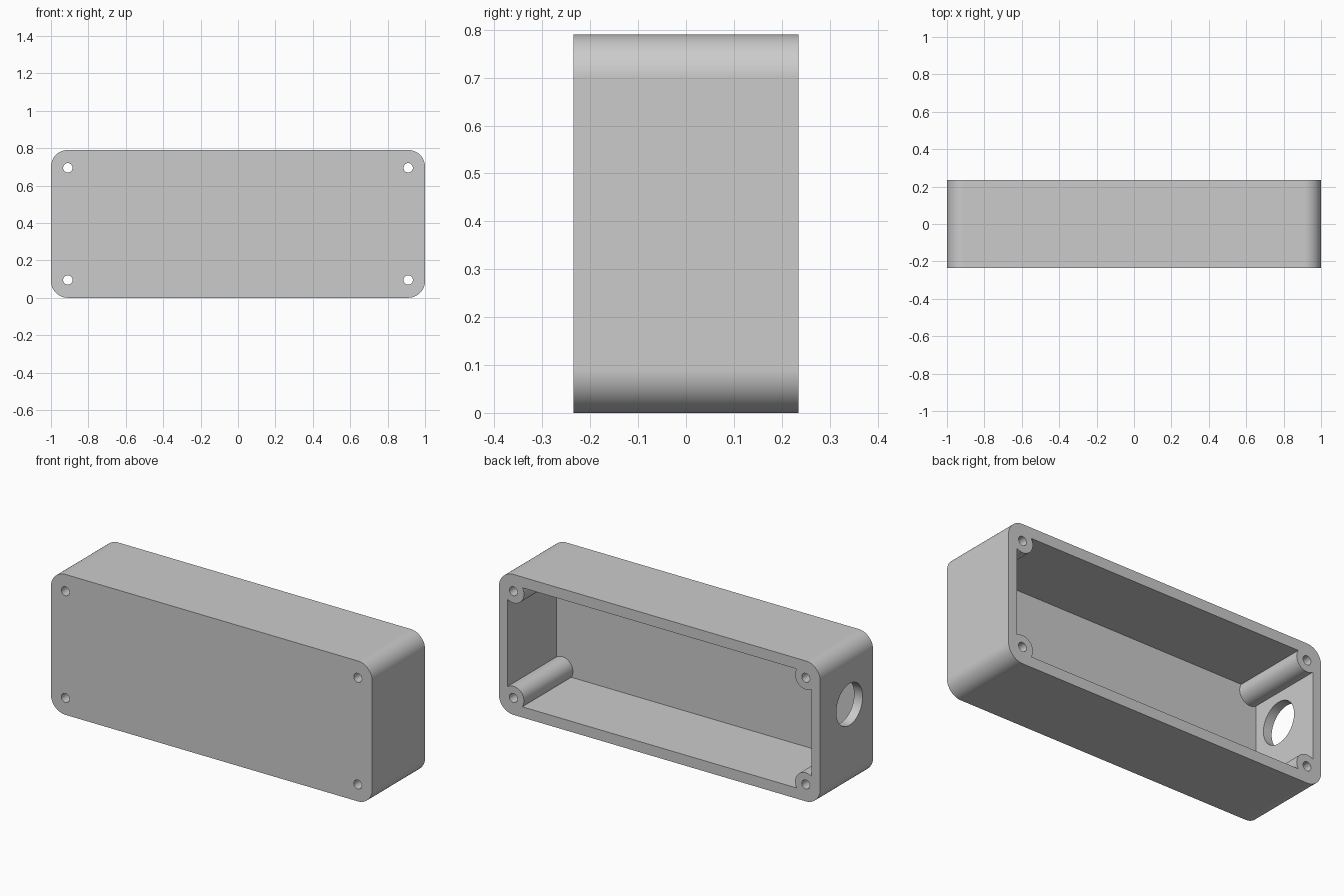
import bpy
import bmesh
import math
from mathutils import Matrix, Vector

LENGTH, DEPTH, HEIGHT = 2.0, 0.47, 0.79
CORNER = 0.09
SIDE_WALL, TOP_WALL, FRONT_WALL = 0.053, 0.06, 0.035
SCREW_X, SCREW_Z = 0.91, 0.30          # screw offsets from the centre
BOSS_R, SCREW_R, PORT_R = 0.066, 0.025, 0.117
MID = HEIGHT / 2

cube = bpy.data.objects.get("Cube")
if cube:
    bpy.data.objects.remove(cube, do_unlink=True)

grey = bpy.data.materials.new("plain_grey")
grey.use_nodes = True
colour = (0.6, 0.6, 0.6, 1)
grey.diffuse_color = colour
grey.node_tree.nodes["Principled BSDF"].inputs["Base Color"].default_value = colour


def to_object(name, bm):
    bmesh.ops.recalc_face_normals(bm, faces=bm.faces)
    mesh = bpy.data.meshes.new(name)
    bm.to_mesh(mesh)
    bm.free()
    mesh.materials.append(grey)
    obj = bpy.data.objects.new(name, mesh)
    bpy.context.scene.collection.objects.link(obj)
    return obj


def rounded_block(name, width, height, radius, y0, y1, steps=16):
    """Rounded rectangle in the xz plane, extruded along y."""
    bm = bmesh.new()
    verts = []
    for quarter, (sx, sz) in enumerate([(1, 1), (-1, 1), (-1, -1), (1, -1)]):
        for i in range(steps + 1):
            a = math.pi / 2 * (quarter + i / steps)
            verts.append(bm.verts.new((
                sx * (width / 2 - radius) + radius * math.cos(a), y0,
                MID + sz * (height / 2 - radius) + radius * math.sin(a))))
    face = bm.faces.new(verts)
    new = bmesh.ops.extrude_face_region(bm, geom=[face])["geom"]
    bmesh.ops.translate(bm, vec=(0, y1 - y0, 0),
                        verts=[v for v in new if isinstance(v, bmesh.types.BMVert)])
    return to_object(name, bm)


def box(name, low, high):
    low, high = Vector(low), Vector(high)
    bm = bmesh.new()
    bmesh.ops.create_cube(bm, size=1, matrix=Matrix.Translation((low + high) / 2)
                          @ Matrix.Diagonal((*(high - low), 1)))
    return to_object(name, bm)


def cylinder(name, centre, radius, length, axis, sides=48):
    bm = bmesh.new()
    turn = Matrix.Rotation(math.pi / 2, 4, "X" if axis == "Y" else "Y")
    bmesh.ops.create_cone(bm, cap_ends=True, segments=sides, radius1=radius,
                          radius2=radius, depth=length,
                          matrix=Matrix.Translation(centre) @ turn)
    return to_object(name, bm)


def cut(target, cutters):
    """Subtract each cutter, bake the result and discard the cutters."""
    for cutter in cutters:
        mod = target.modifiers.new("cut", "BOOLEAN")
        mod.operation = "DIFFERENCE"
        mod.solver = "EXACT"
        mod.object = cutter
    graph = bpy.context.evaluated_depsgraph_get()
    baked = bpy.data.meshes.new_from_object(target.evaluated_get(graph))
    target.modifiers.clear()
    target.data = baked
    for cutter in cutters:
        bpy.data.objects.remove(cutter, do_unlink=True)


screws = [(sx * SCREW_X, 0, MID + sz * SCREW_Z) for sx in (-1, 1) for sz in (-1, 1)]

# Outer shell
enclosure = rounded_block("enclosure", LENGTH, HEIGHT, CORNER, -DEPTH / 2, DEPTH / 2)

# Cavity open at the back, leaving a screw boss standing in each corner
inner_x = LENGTH / 2 - SIDE_WALL
cavity = box("cavity", (-inner_x, FRONT_WALL - DEPTH / 2, TOP_WALL),
             (inner_x, DEPTH, HEIGHT - TOP_WALL))
cut(cavity, [cylinder("boss", p, BOSS_R, 3 * DEPTH, "Y") for p in screws])

# Screw holes right through, and the round port in one end wall
holes = [cylinder("screw_hole", p, SCREW_R, 2 * DEPTH, "Y", 32) for p in screws]
port = cylinder("port", (-LENGTH / 2, -0.025, 0.47), PORT_R, 0.3, "X", 64)
cut(enclosure, [cavity, port] + holes)

# Smooth round walls, crisp edges
bpy.ops.object.select_all(action="DESELECT")
enclosure.select_set(True)
bpy.context.view_layer.objects.active = enclosure
bpy.ops.object.shade_smooth_by_angle(angle=math.radians(30))
weighted = enclosure.modifiers.new("flat_face_normals", "WEIGHTED_NORMAL")
weighted.keep_sharp = True
